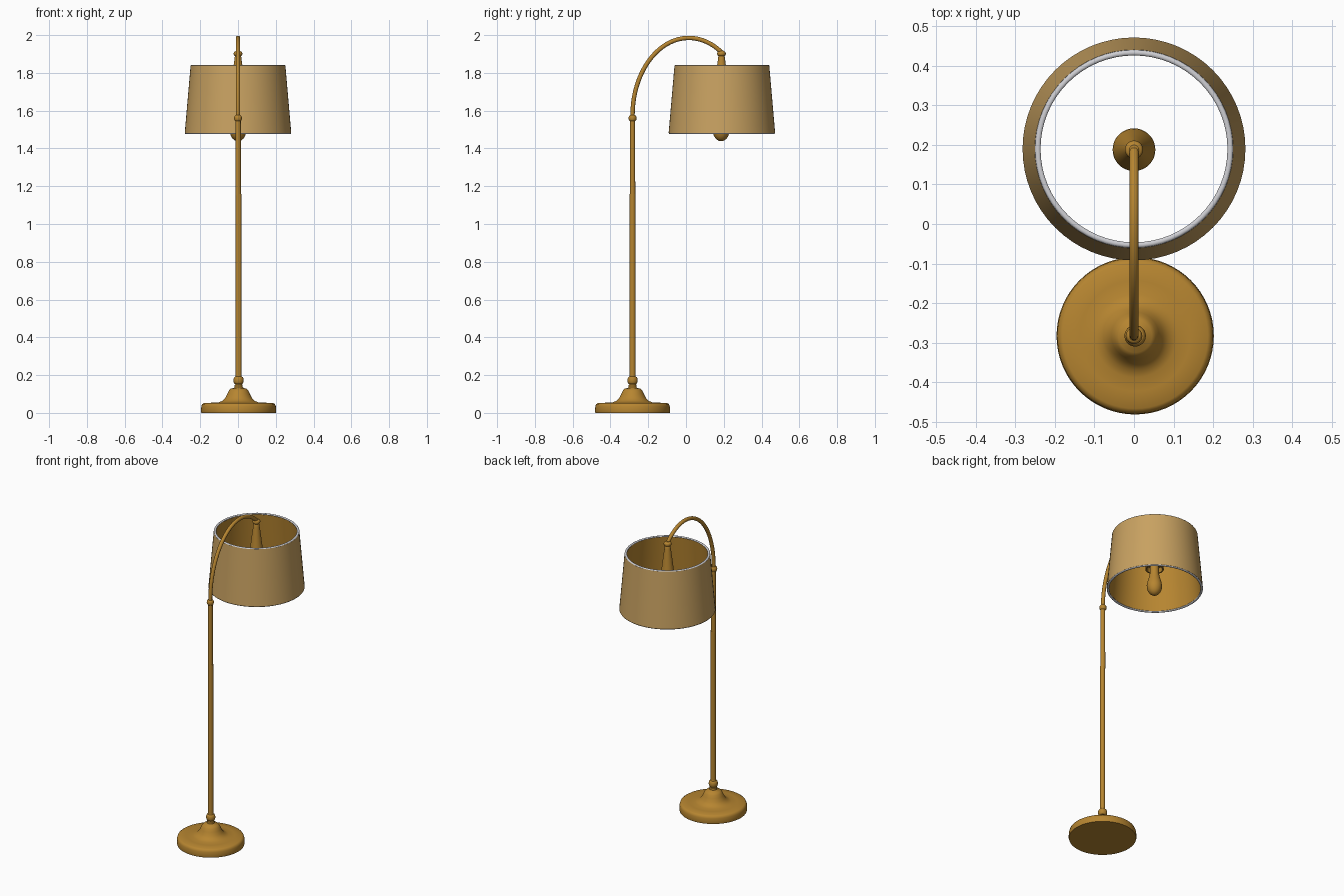
import bpy, bmesh, math

if "Cube" in bpy.data.objects:
    bpy.data.objects.remove(bpy.data.objects["Cube"])

def mat(name, rgb):
    m = bpy.data.materials.new(name)
    m.diffuse_color = (*rgb, 1)
    m.use_nodes = True
    m.node_tree.nodes["Principled BSDF"].inputs["Base Color"].default_value = m.diffuse_color
    return m

GOLD = mat("antique_gold", (0.47, 0.235, 0.03))
TAN = mat("tan_fabric", (0.58, 0.36, 0.12))
RIM = mat("pale_rim", (0.62, 0.62, 0.65))

def finish(name, bm, mats, angle=40):
    bmesh.ops.recalc_face_normals(bm, faces=bm.faces)
    me = bpy.data.meshes.new(name)
    bm.to_mesh(me)
    bm.free()
    ob = bpy.data.objects.new(name, me)
    bpy.context.collection.objects.link(ob)
    for m in mats:
        me.materials.append(m)
    bpy.ops.object.select_all(action='DESELECT')
    ob.select_set(True)
    bpy.context.view_layer.objects.active = ob
    bpy.ops.object.shade_smooth_by_angle(angle=math.radians(angle))
    return ob

def lathe(name, prof, x, y, mats, closed=False, mat_ids=None, n=64):
    """Revolve (radius, z) points about a vertical axis at x, y."""
    bm = bmesh.new()
    rings = []
    for r, z in prof:
        if r == 0:
            rings.append([bm.verts.new((x, y, z))] * n)
        else:
            rings.append([bm.verts.new((x + r * math.cos(2 * math.pi * i / n),
                                        y + r * math.sin(2 * math.pi * i / n), z)) for i in range(n)])
    pairs = list(zip(rings, rings[1:] + rings[:1]))
    for k, (a, b) in enumerate(pairs if closed else pairs[:-1]):
        for i in range(n):
            j = (i + 1) % n
            vs = list(dict.fromkeys((a[i], a[j], b[j], b[i])))
            if len(vs) > 2:
                f = bm.faces.new(vs)
                if mat_ids:
                    f.material_index = mat_ids[k]
    return finish(name, bm, mats)

def bead(r, h, z, neck, steps=10):
    """Rounded bulge profile between two necks."""
    return [(neck + (r - neck) * math.sin(math.pi * i / steps),
             z - h * math.cos(math.pi * i / steps)) for i in range(steps + 1)]

BX, BY, SY = 0.003, -0.283, 0.19

# Weighted foot with bell-shaped rise and ball
lathe("base", [(0, 0), (0.197, 0), (0.199, 0.008), (0.197, 0.035), (0.193, 0.046), (0.184, 0.052),
               (0.14, 0.054), (0.105, 0.056), (0.085, 0.064), (0.07, 0.08), (0.06, 0.1),
               (0.052, 0.117), (0.042, 0.128), (0.026, 0.132), (0.022, 0.136), (0.021, 0.148)]
      + bead(0.027, 0.02, 0.172, 0.017) + [(0.015, 0.2), (0, 0.2)], BX, BY, [GOLD])

# Two-piece pole and its top collar
lathe("lower_pole", [(0, 0.15), (0.0155, 0.15), (0.0155, 1.16), (0, 1.16)], BX, BY, [GOLD], n=32)
lathe("upper_pole", [(0, 1.15), (0.0145, 1.15), (0.0135, 1.57), (0, 1.57)], 0.001, BY, [GOLD], n=32)
lathe("pole_collar", bead(0.021, 0.016, 1.56, 0.012), 0.0, BY, [GOLD], n=32)

# Curved neck: tube swept along an elliptical arc
bm = bmesh.new()
CY, CZ, A, B = 0.015, 1.575, 0.298, 0.41
N, S, R = 48, 20, 0.0115
end = math.acos((0.185 - CY) / A)
prev = None
for k in range(N + 1):
    t = math.pi + (end - math.pi) * k / N
    py, pz = CY + A * math.cos(t), CZ + B * math.sin(t)
    ny, nz = math.cos(t) / A, math.sin(t) / B
    l = math.hypot(ny, nz)
    ring = []
    for i in range(S):
        a = 2 * math.pi * i / S
        ring.append(bm.verts.new((R * math.cos(a), py + R * math.sin(a) * ny / l,
                                  pz + R * math.sin(a) * nz / l)))
    if prev:
        for i in range(S):
            j = (i + 1) % S
            bm.faces.new((prev[i], prev[j], ring[j], ring[i]))
    else:
        bm.faces.new(ring)
    prev = ring
bm.faces.new(prev)
finish("curved_neck", bm, [GOLD])

# Conical lamp holder with collar, hollow underneath
lathe("lamp_holder", [(0, 1.918), (0.012, 1.917)] + bead(0.023, 0.012, 1.902, 0.015)[::-1]
      + [(0.017, 1.885), (0.019, 1.87), (0.026, 1.82), (0.043, 1.68), (0.052, 1.63), (0.054, 1.61),
         (0.046, 1.61), (0.042, 1.64), (0, 1.64)], 0, SY - 0.002, [GOLD], n=48)

# Bulb
lathe("bulb", [(0, 1.438), (0.014, 1.441), (0.028, 1.451), (0.038, 1.466), (0.044, 1.485), (0.045, 1.503),
               (0.041, 1.525), (0.033, 1.552), (0.027, 1.58), (0.025, 1.645), (0, 1.645)],
      0, SY - 0.004, [GOLD], n=40)

# Tapered shade: fabric outside, gold lining inside
lathe("shade", [(0.282, 1.481), (0.251, 1.838), (0.239, 1.838), (0.27, 1.481)], 0, SY,
      [TAN, GOLD, RIM], closed=True, mat_ids=[0, 2, 1, 2])

# Rounded pale rims
for name, r, z in (("top_rim", 0.2435, 1.838), ("bottom_rim", 0.2745, 1.481)):
    lathe(name, [(r + 0.007 * math.cos(i * math.pi / 5), z + 0.005 * math.sin(i * math.pi / 5))
                 for i in range(10)], 0, SY, [RIM], closed=True)
